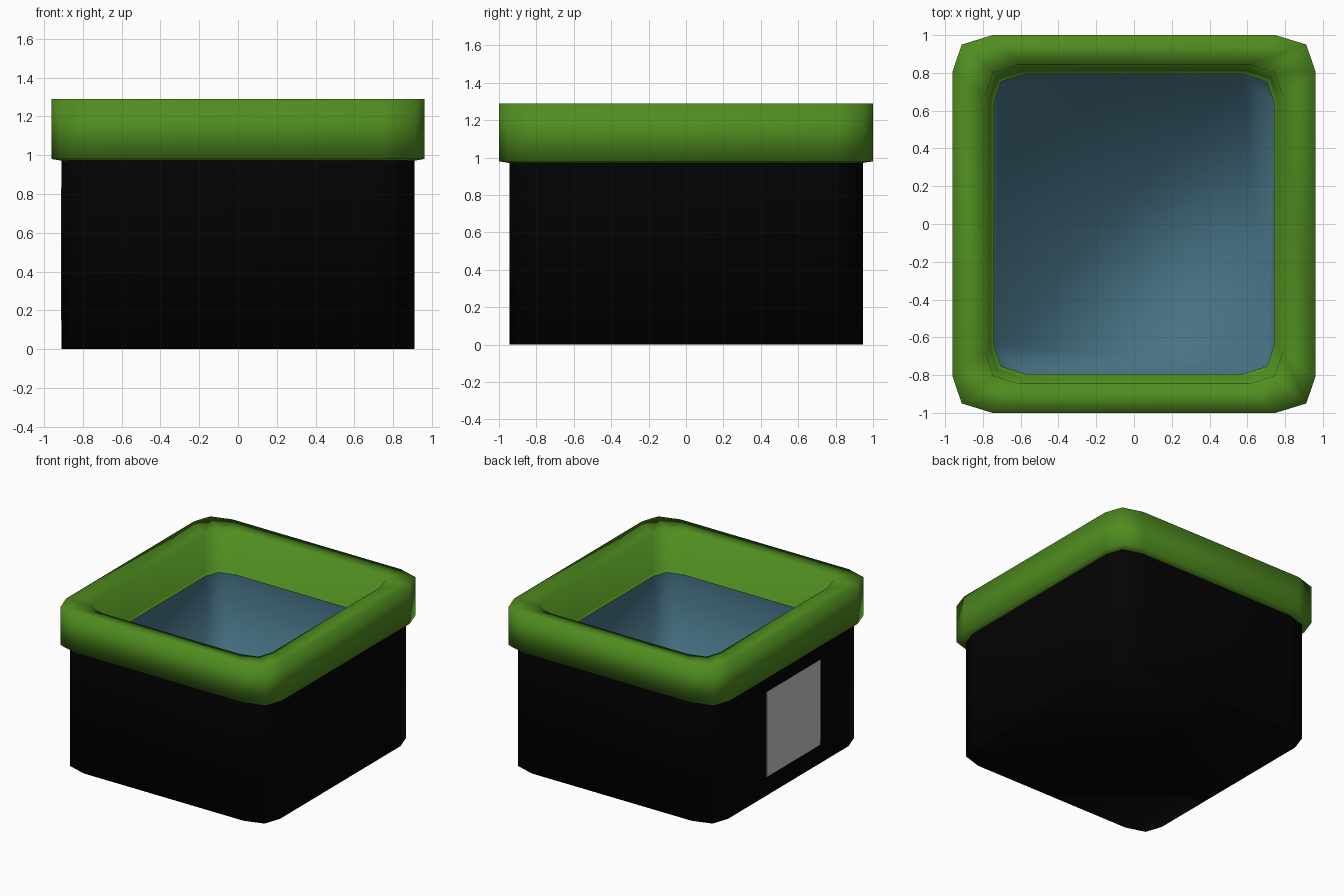
import bpy, bmesh

if "Cube" in bpy.data.objects:
    bpy.data.objects.remove(bpy.data.objects["Cube"])


def material(name, rgb):
    m = bpy.data.materials.new(name)
    m.diffuse_color = (*rgb, 1)
    m.use_nodes = True
    m.node_tree.nodes["Principled BSDF"].inputs["Base Color"].default_value = m.diffuse_color
    return m


BLACK = material("black", (0.001, 0.001, 0.001))
GREEN = material("leaf green", (0.08, 0.265, 0.014))
BLUE = material("slate blue", (0.062, 0.165, 0.23))
GREY = material("pale grey", (0.58, 0.58, 0.58))


def ring(hx, hy, z):
    """Rectangle with two-segment rounded corners, counter-clockwise."""
    c = [(1, .81), (.95, .95), (.78, 1)]
    quads = [(1, 1, 1), (-1, 1, -1), (-1, -1, 1), (1, -1, -1)]
    return [(sx * px * hx, sy * py * hy, z)
            for sx, sy, step in quads for px, py in c[::step]]


def loft(name, sections, mat, cap=False):
    """Skin a stack of rings; optionally close the first one."""
    bm = bmesh.new()
    rings = [[bm.verts.new(p) for p in ring(*s)] for s in sections]
    for a, b in zip(rings, rings[1:]):
        n = len(a)
        for i in range(n):
            j = (i + 1) % n
            bm.faces.new((a[i], a[j], b[j], b[i]))
    if cap:
        bm.faces.new(rings[0][::-1])
    for f in bm.faces:
        f.smooth = True
    return finish(name, bm, mat)


def finish(name, bm, mat):
    me = bpy.data.meshes.new(name)
    bm.to_mesh(me)
    bm.free()
    me.materials.append(mat)
    ob = bpy.data.objects.new(name, me)
    bpy.context.collection.objects.link(ob)
    return ob


# Outer box
loft("box_body", [(.91, .945, 0), (.91, .945, .98)], BLACK, cap=True)

# Thick rim, from the outer underside over the top and down the inside
loft("rim", [(.90, .935, .97), (.96, 1, .98), (.96, 1, 1.29),
             (.785, .845, 1.275), (.76, .813, .98), (.742, .793, .97)], GREEN)

# Inner lining: walls and floor, facing inwards
lining = loft("lining", [(.742, .793, .16), (.742, .793, .97)], BLUE, cap=True)
lining.data.flip_normals()

# Square plate on the left side
bm = bmesh.new()
bmesh.ops.create_cube(bm, size=1)
for v in bm.verts:
    v.co = (-.909 + v.co.x * .004, -.068 + v.co.y * .685, .49 + v.co.z * .685)
finish("side_plate", bm, GREY)
